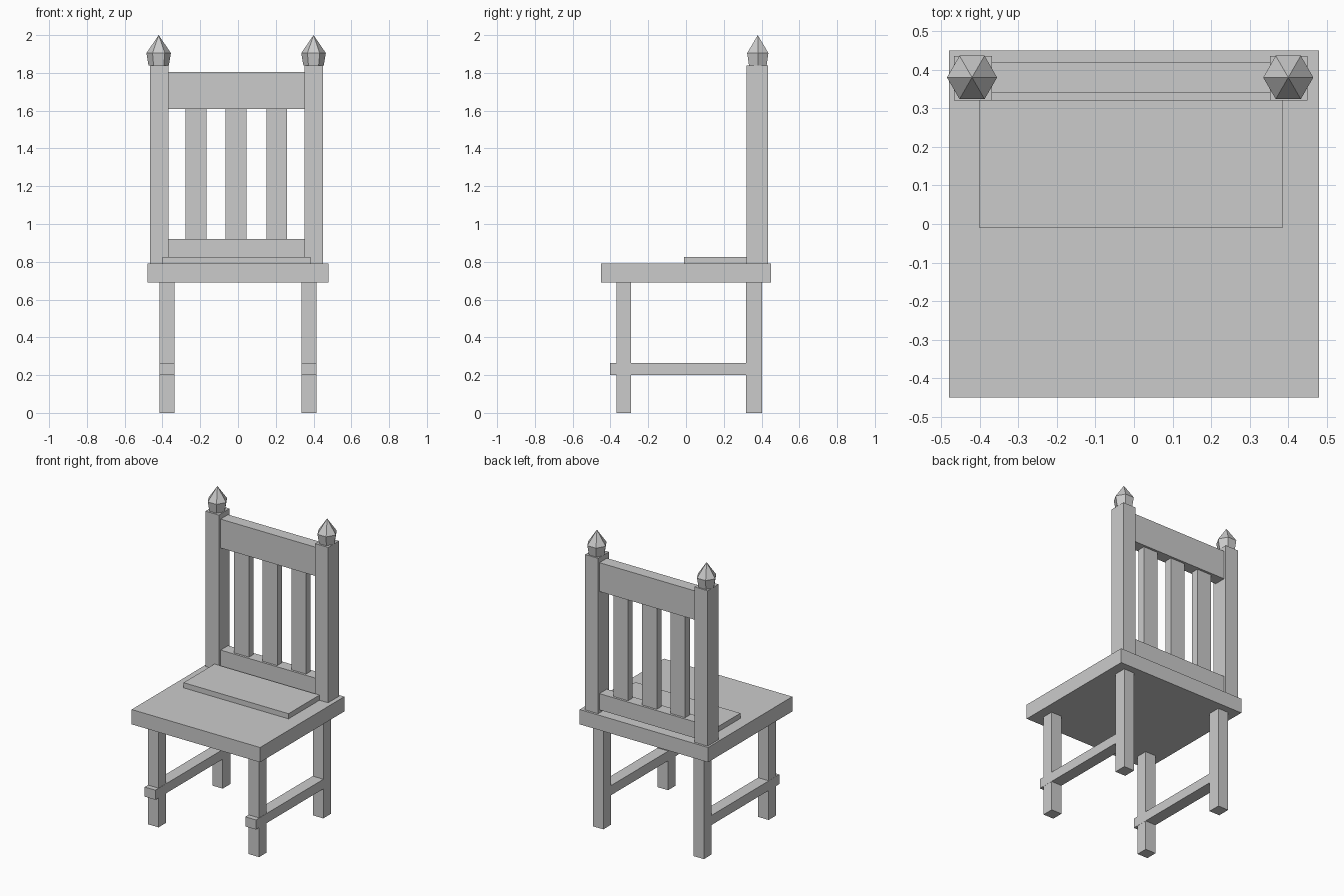
import bpy
import bmesh
from math import cos, sin, tau

if "Cube" in bpy.data.objects:
    bpy.data.objects.remove(bpy.data.objects["Cube"])


def box(name, x, y, z):
    """Axis-aligned box from (min, max) ranges."""
    bm = bmesh.new()
    bmesh.ops.create_cube(bm, size=1)
    for v in bm.verts:
        v.co = [r[0] if c < 0 else r[1] for c, r in zip(v.co, (x, y, z))]
    return finish(name, bm)


def finish(name, bm):
    bmesh.ops.recalc_face_normals(bm, faces=bm.faces)
    mesh = bpy.data.meshes.new(name)
    bm.to_mesh(mesh)
    bm.free()
    ob = bpy.data.objects.new(name, mesh)
    bpy.context.collection.objects.link(ob)
    return ob


def finial(name, x, y):
    """Six-sided flared base with a pointed top."""
    bm = bmesh.new()
    rings = [[bm.verts.new((x + r * cos(tau * i / 6), y + r * sin(tau * i / 6), z))
              for i in range(6)] for r, z in ((0.054, 1.84), (0.065, 1.905))]
    tip = bm.verts.new((x, y, 2.0))
    bm.faces.new(rings[0])
    for i in range(6):
        j = (i + 1) % 6
        bm.faces.new((rings[0][i], rings[0][j], rings[1][j], rings[1][i]))
        bm.faces.new((rings[1][i], rings[1][j], tip))
    return finish(name, bm)


# Seat and the low board lying on it
box("seat", (-0.48, 0.48), (-0.45, 0.45), (0.69, 0.79))
box("seat_board", (-0.40, 0.385), (-0.01, 0.32), (0.79, 0.825))

# Legs and side stretchers
for side, x in (("left", (-0.415, -0.337)), ("right", (0.337, 0.415))):
    box(f"front_leg_{side}", x, (-0.367, -0.29), (0, 0.69))
    box(f"back_leg_{side}", x, (0.318, 0.402), (0, 0.69))
    box(f"stretcher_{side}", (x[0] - 0.001, x[1] + 0.001), (-0.402, 0.32), (0.20, 0.265))

# Back posts with finials
for side, x in (("left", (-0.467, -0.368)), ("right", (0.353, 0.45))):
    box(f"back_post_{side}", x, (0.32, 0.435), (0.79, 1.84))
    finial(f"finial_{side}", -0.42 if side == "left" else 0.40, 0.38)

# Back rails and slats
for name, z in (("top_rail", (1.61, 1.805)), ("lower_rail", (0.81, 0.92))):
    box(name, (-0.37, 0.355), (0.34, 0.42), z)
for i, x in enumerate((-0.222, -0.01, 0.205)):
    box(f"slat_{i + 1}", (x - 0.055, x + 0.055), (0.355, 0.405), (0.92, 1.61))
